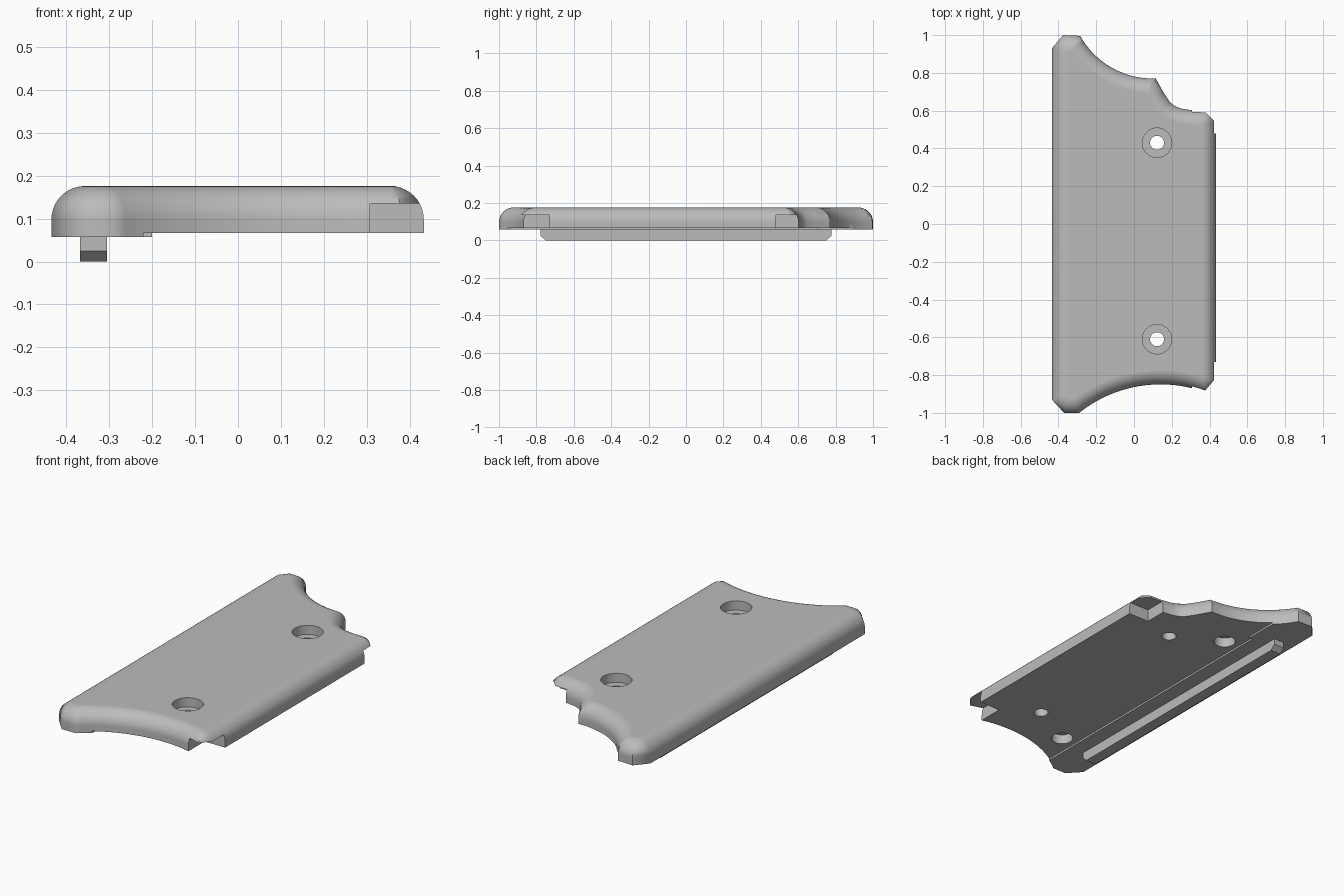
import bpy, bmesh, math
from mathutils import Vector

cube = bpy.data.objects.get("Cube")
if cube:
    bpy.data.objects.remove(cube)

grey = bpy.data.materials.new("plain grey")
grey.use_nodes = True
colour = (0.5, 0.5, 0.5, 1)
grey.diffuse_color = colour
grey.node_tree.nodes["Principled BSDF"].inputs["Base Color"].default_value = colour

BASE, TOP, STEP, ROUND = 0.057, 0.176, 0.067, 0.078


def make_object(name, bm):
    bmesh.ops.recalc_face_normals(bm, faces=bm.faces)
    mesh = bpy.data.meshes.new(name)
    bm.to_mesh(mesh)
    bm.free()
    mesh.materials.append(grey)
    obj = bpy.data.objects.new(name, mesh)
    bpy.context.collection.objects.link(obj)
    return obj


def loft(name, rings):
    """Skin closed rings of equal length and cap both ends."""
    bm = bmesh.new()
    loops = [[bm.verts.new(p) for p in ring] for ring in rings]
    n = len(loops[0])
    for a, b in zip(loops, loops[1:]):
        for i in range(n):
            j = (i + 1) % n
            bm.faces.new((a[i], a[j], b[j], b[i]))
    bm.faces.new(loops[0][::-1])
    bm.faces.new(loops[-1])
    return make_object(name, bm)


def box(name, x0, x1, y0, y1, z0, z1):
    corners = [(x0, y0), (x1, y0), (x1, y1), (x0, y1)]
    return loft(name, [[(x, y, z) for x, y in corners] for z in (z0, z1)])


def cylinder(name, x, y, r, z0, z1, n=40):
    circle = [(x + r * math.cos(i * math.tau / n), y + r * math.sin(i * math.tau / n))
              for i in range(n)]
    return loft(name, [[(px, py, z) for px, py in circle] for z in (z0, z1)])


def arc(cx, cy, r, x0, x1, side, n):
    """Points of a circle from x0 to x1 on its upper or lower side."""
    a0, a1 = (math.acos((x - cx) / r) for x in (x0, x1))
    steps = [a0 + (a1 - a0) * i / n for i in range(n + 1)]
    return [(cx + r * math.cos(a), cy + side * r * math.sin(a)) for a in steps]


def inset(points, d):
    """Mitred inward offset of a counter-clockwise outline."""
    result = []
    n = len(points)
    for i in range(n):
        p, q, s = (Vector(points[k % n]) for k in (i - 1, i, i + 1))
        e, f = (q - p).normalized(), (s - q).normalized()
        m = Vector((-e.y, e.x)) + Vector((-f.y, f.x))
        result.append(q + m * (2 * d / m.length_squared))
    return result


def smooth(obj):
    bpy.ops.object.select_all(action='DESELECT')
    obj.select_set(True)
    bpy.context.view_layer.objects.active = obj
    bpy.ops.object.shade_smooth_by_angle(angle=math.radians(50))


# Panel outline with a scooped front end and a scooped, notched rear end
outline = [(-0.435, 0.93), (-0.435, -0.93), (-0.37, -1.0)]
outline += arc(0.14, -1.537, 0.688, -0.29, 0.38, 1, 20)
outline += [(0.433, -0.83), (0.433, 0.55), (0.385, 0.6), (0.3, 0.603),
            (0.245, 0.612), (0.215, 0.625), (0.19, 0.645), (0.16, 0.69)]
outline += arc(0.1, 1.211, 0.441, 0.115, -0.285, -1, 14)
outline += [(-0.375, 1.0)]

# Panel body with a rounded upper rim
rings = [[(x, y, BASE) for x, y in outline]]
RIM_STEPS = 10
for k in range(RIM_STEPS + 1):
    a = k / RIM_STEPS * math.pi / 2
    z = TOP - ROUND + ROUND * math.sin(a)
    rings.append([(p.x, p.y, z) for p in inset(outline, ROUND * (1 - math.cos(a)))])
panel = loft("grip_panel", rings)

# Underside step with a small jog near the rear
cutters = [box("step_cutter", -0.22, 0.6, -1.2, 0.7, 0, STEP),
           box("jog_cutter", -0.2, 0.6, 0.69, 1.2, 0, STEP)]
# Corner pockets on the open edge
for y0, y1 in ((-1.1, -0.73), (0.48, 0.8)):
    cutters.append(box("pocket_cutter", 0.308, 0.6, y0, y1, 0, 0.135))
# Counterbored screw holes
for y in (0.43, -0.61):
    cutters.append(cylinder("screw_cutter", 0.122, y, 0.037, 0, 0.3))
    cutters.append(cylinder("counterbore_cutter", 0.122, y, 0.078, TOP - 0.05, 0.3))
# Blind sockets on the underside
for y in (0.575, -0.745):
    cutters.append(cylinder("socket_cutter", -0.135, y, 0.056, 0, 0.12))

for cutter in cutters:
    cutter.hide_render = True
    mod = panel.modifiers.new("cut", 'BOOLEAN')
    mod.operation = 'DIFFERENCE'
    mod.solver = 'EXACT'
    mod.object = cutter
    bpy.context.view_layer.objects.active = panel
    bpy.ops.object.modifier_apply(modifier=mod.name)
    bpy.data.objects.remove(cutter)
smooth(panel)
weighted = panel.modifiers.new("even_shading", 'WEIGHTED_NORMAL')
weighted.keep_sharp = True

# Locating rail with chamfered ends
profile = [(-0.75, 0), (0.75, 0), (0.778, 0.025), (0.778, 0.065),
           (-0.778, 0.065), (-0.778, 0.025)]
loft("locating_rail", [[(x, y, z) for y, z in profile] for x in (-0.368, -0.305)])
